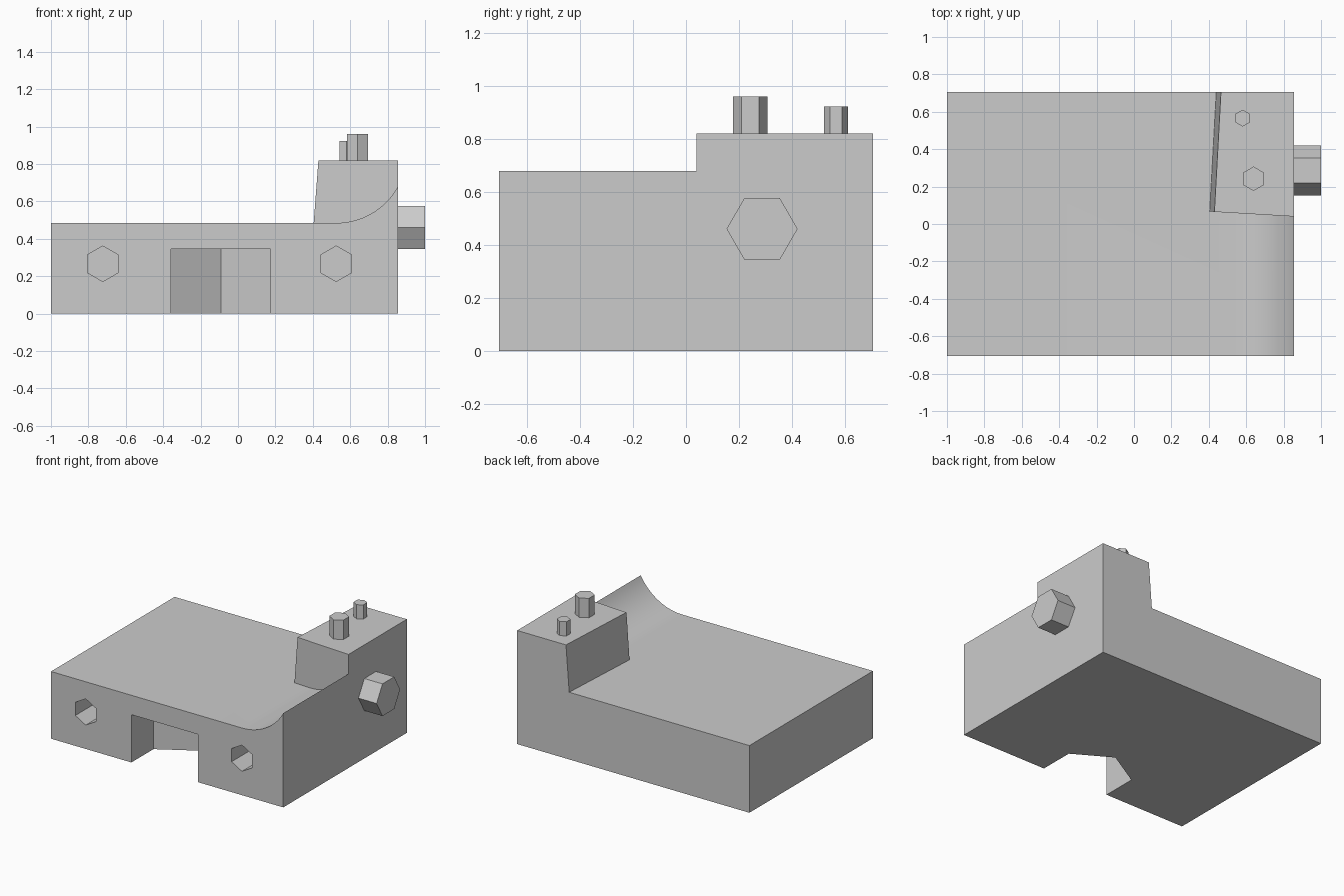
import bpy, bmesh
from math import sin, cos, asin, pi, radians

cube = bpy.data.objects.get("Cube")
if cube:
    bpy.data.objects.remove(cube, do_unlink=True)

grey = bpy.data.materials.new("light grey")
grey.use_nodes = True
colour = (0.6, 0.6, 0.6, 1)
grey.diffuse_color = colour
grey.node_tree.nodes["Principled BSDF"].inputs["Base Color"].default_value = colour

PLACE = {"x": lambda a, b, h: (h, a, b),
         "y": lambda a, b, h: (a, h, b),
         "z": lambda a, b, h: (a, b, h)}


def loft(name, lower, upper, axis, lo, hi):
    """Solid between two matching outlines set at lo and hi along an axis."""
    bm = bmesh.new()
    place = PLACE[axis]
    start = [bm.verts.new(place(a, b, lo)) for a, b in lower]
    end = [bm.verts.new(place(a, b, hi)) for a, b in upper]
    bm.faces.new(start)
    bm.faces.new(end)
    n = len(start)
    for i in range(n):
        j = (i + 1) % n
        bm.faces.new((start[i], start[j], end[j], end[i]))
    bmesh.ops.recalc_face_normals(bm, faces=bm.faces)
    mesh = bpy.data.meshes.new(name)
    bm.to_mesh(mesh)
    bm.free()
    mesh.materials.append(grey)
    obj = bpy.data.objects.new(name, mesh)
    bpy.context.collection.objects.link(obj)
    return obj


def hexagon(a, b, radius, turn=0.0):
    return [(a + radius * cos(turn + i * pi / 3), b + radius * sin(turn + i * pi / 3))
            for i in range(6)]


def prism(name, outline, axis, lo, hi):
    return loft(name, outline, outline, axis, lo, hi)


def combine(target, other, operation):
    """Apply a boolean and discard the second solid."""
    bpy.context.view_layer.objects.active = target
    mod = target.modifiers.new("join", "BOOLEAN")
    mod.operation = operation
    mod.solver = "EXACT"
    mod.object = other
    bpy.ops.object.modifier_apply(modifier=mod.name)
    bpy.data.objects.remove(other, do_unlink=True)


LEFT, RIGHT, DEPTH = -1.0, 0.855, 0.705
DECK, RIM = 0.485, 0.68
UPRIGHT = pi / 6

# Body with a curved rise along its left side
run, rise = 0.33, RIM - DECK
radius = (run ** 2 + rise ** 2) / (2 * rise)
sweep = asin(run / radius)
steps = 20
curve = [(RIGHT - run + radius * sin(sweep * i / steps),
          DECK + radius * (1 - cos(sweep * i / steps))) for i in range(steps + 1)]
profile = [(LEFT, 0), (RIGHT, 0)] + curve[::-1] + [(LEFT, DECK)]
body = prism("body", profile, "y", -DEPTH, DEPTH)

# Raised corner block with a leaning inner face
foot = [(0.402, 0.067), (RIGHT, 0.04), (RIGHT, DEPTH), (0.437, DEPTH)]
head = [(0.43, 0.065), (RIGHT, 0.04), (RIGHT, DEPTH), (0.465, DEPTH)]
combine(body, loft("raised_block", foot, head, "z", 0.45, 0.82), "UNION")

# Pointed pocket open at the front and underneath
pocket = [(-0.358, -0.9), (0.175, -0.9), (0.175, -0.453), (-0.09, -0.296), (-0.358, -0.453)]
combine(body, prism("pocket_cutter", pocket, "z", -0.1, 0.345), "DIFFERENCE")

# Hexagonal sockets in the front
for x in (-0.723, 0.525):
    socket = prism("socket_cutter", hexagon(x, 0.267, 0.095, UPRIGHT), "y", -0.9, -0.4)
    combine(body, socket, "DIFFERENCE")

bpy.ops.object.select_all(action="DESELECT")
body.select_set(True)
bpy.context.view_layer.objects.active = body
bpy.ops.object.shade_smooth_by_angle(angle=radians(30))

# Hexagonal pegs on the block and the side
prism("large_top_peg", hexagon(0.639, 0.242, 0.065, UPRIGHT), "z", 0.8, 0.96)
prism("small_top_peg", hexagon(0.581, 0.566, 0.045, UPRIGHT), "z", 0.8, 0.922)
prism("side_peg", hexagon(0.287, 0.461, 0.134), "x", 0.83, 1.0)
